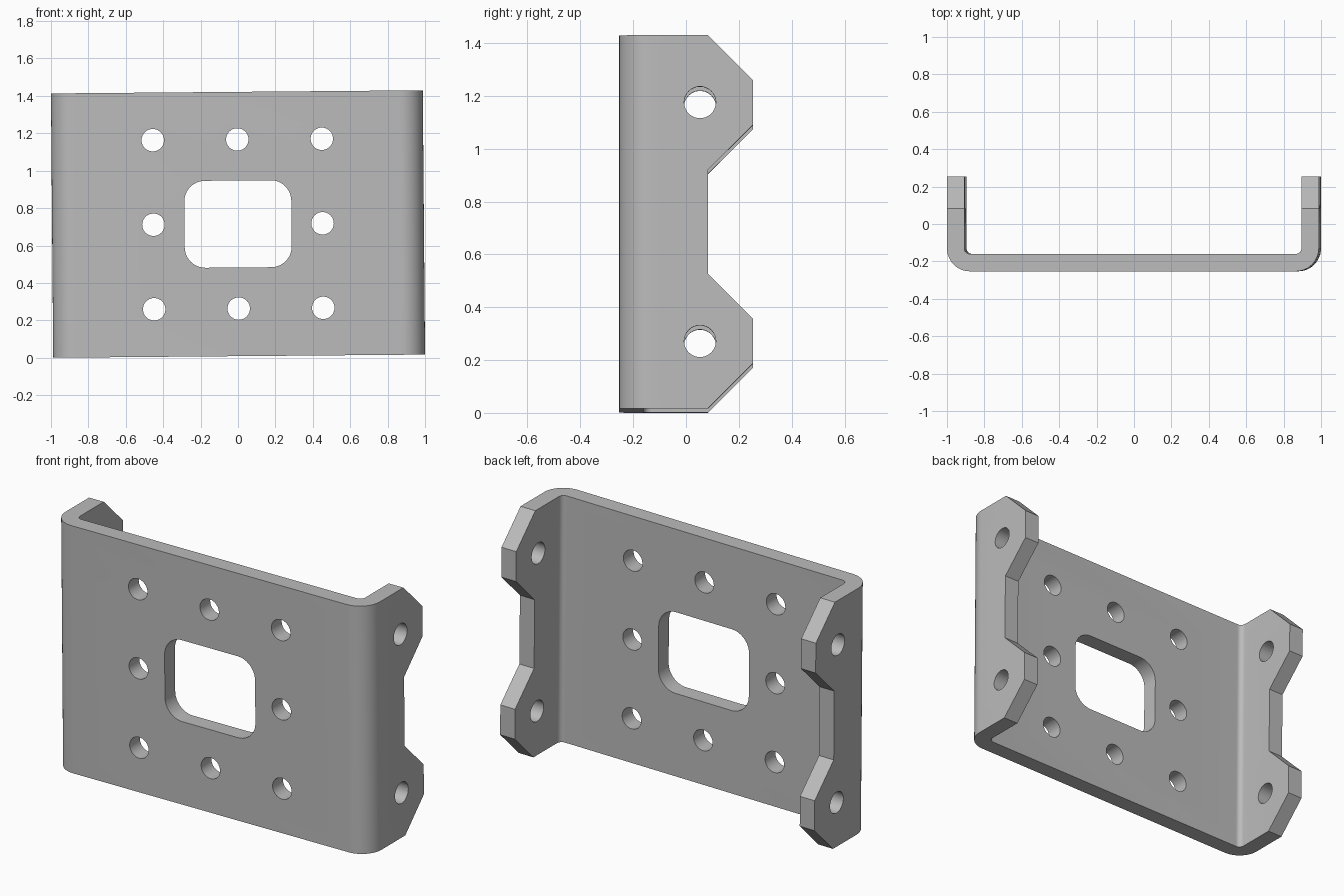
import bpy, bmesh, math
from mathutils import Matrix, Vector

cube = bpy.data.objects.get("Cube")
if cube:
    bpy.data.objects.remove(cube)

W, H, D, T = 0.994, 0.7065, 0.253, 0.093   # half width, half height, half depth, sheet thickness
R_OUT, R_IN = 0.123, 0.03                  # bend radii
HOLE, PITCH = 0.06, 0.452
TILT = -0.0085

grey = bpy.data.materials.new("steel_grey")
grey.use_nodes = True
colour = (0.5, 0.5, 0.5, 1)
grey.diffuse_color = colour
grey.node_tree.nodes["Principled BSDF"].inputs["Base Color"].default_value = colour


def arc(cx, cy, r, start, end, n=12):
    """Points along a circular arc, angles in degrees."""
    angles = [math.radians(start + (end - start) * i / n) for i in range(n + 1)]
    return [(cx + r * math.cos(a), cy + r * math.sin(a)) for a in angles]


def add_prism(bm, outline, to_3d, low, high):
    """Extrude a 2D outline between two depths; to_3d places (u, v, depth)."""
    face = bm.faces.new([bm.verts.new(to_3d(u, v, low)) for u, v in outline])
    out = bmesh.ops.extrude_face_region(bm, geom=[face])
    moved = [g for g in out["geom"] if isinstance(g, bmesh.types.BMVert)]
    step = Vector(to_3d(0, 0, high)) - Vector(to_3d(0, 0, low))
    bmesh.ops.translate(bm, verts=moved, vec=step)


def finish(bm, name):
    bmesh.ops.recalc_face_normals(bm, faces=bm.faces)
    mesh = bpy.data.meshes.new(name)
    bm.to_mesh(mesh)
    bm.free()
    mesh.materials.append(grey)
    obj = bpy.data.objects.new(name, mesh)
    bpy.context.collection.objects.link(obj)
    return obj


def along_x(u, v, d):
    return (d, u, v)


def along_y(u, v, d):
    return (u, d, v)


def along_z(u, v, d):
    return (u, v, d)


# Bent sheet: U-shaped section, oversize so the outline can trim it
half = arc(W - R_OUT, R_OUT - D, R_OUT, -90, 0) + [(W, 0.4), (W - T, 0.4)]
half += arc(W - T - R_IN, T + R_IN - D, R_IN, 0, -90)
section = half + [(-x, y) for x, y in reversed(half)]
bm = bmesh.new()
add_prism(bm, section, along_z, -0.9, 0.9)
bracket = finish(bm, "bracket")

# Side outline: chamfered ears above and below a recess
ear = [(0.083, H), (D, 0.537), (D, 0.366), (0.083, 0.197)]
outline = [(-0.5, H)] + ear + [(y, -z) for y, z in reversed(ear)] + [(-0.5, -H)]
bm = bmesh.new()
add_prism(bm, outline, along_x, -1.2, 1.2)
side_trim = finish(bm, "side_trim")

# Openings: rounded window, eight plate holes, two holes in each flange
bm = bmesh.new()
wx, wz, wr = 0.286, 0.2325, 0.11
window = []
for i, (sx, sz) in enumerate([(1, 1), (-1, 1), (-1, -1), (1, -1)]):
    window += arc(sx * (wx - wr), sz * (wz - wr), wr, 90 * i, 90 * i + 90)
add_prism(bm, window, along_y, -0.4, -0.1)
for i in (-1, 0, 1):
    for j in (-1, 0, 1):
        if i or j:
            ring = arc(i * PITCH, j * PITCH, HOLE, 0, 360, 40)[:-1]
            add_prism(bm, ring, along_y, -0.4, -0.1)
for j in (-1, 1):
    add_prism(bm, arc(0.053, j * PITCH, HOLE, 0, 360, 40)[:-1], along_x, -1.2, 1.2)
openings = finish(bm, "openings")

# Cut, then discard the cutters
for cutter, mode in ((side_trim, 'INTERSECT'), (openings, 'DIFFERENCE')):
    cutter.hide_render = True
    mod = bracket.modifiers.new(cutter.name, 'BOOLEAN')
    mod.object, mod.operation, mod.solver = cutter, mode, 'EXACT'
graph = bpy.context.evaluated_depsgraph_get()
result = bpy.data.meshes.new_from_object(bracket.evaluated_get(graph))
bracket.modifiers.clear()
bracket.data = result
for cutter in (side_trim, openings):
    bpy.data.objects.remove(cutter)

# The bracket stands with a very slight lean
result.transform(Matrix.Rotation(TILT, 4, 'Y'))
result.transform(Matrix.Translation((0, 0, -min(v.co.z for v in result.vertices))))

bpy.ops.object.select_all(action='DESELECT')
bracket.select_set(True)
bpy.context.view_layer.objects.active = bracket
bpy.ops.object.shade_smooth_by_angle(angle=math.radians(30))
